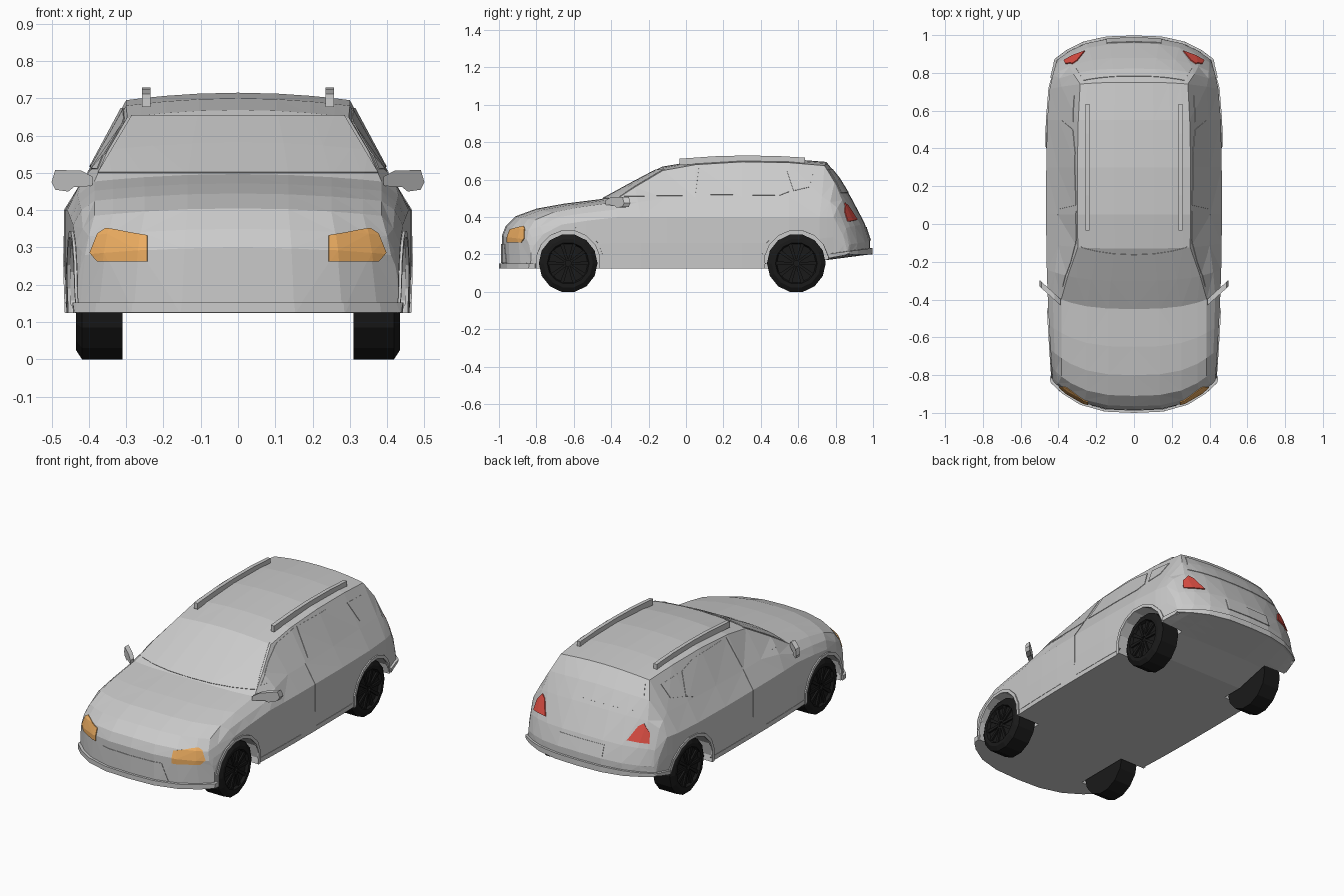
import bpy, bmesh, math
from mathutils import Vector

if "Cube" in bpy.data.objects:
    bpy.data.objects.remove(bpy.data.objects["Cube"])


def material(name, rgb):
    m = bpy.data.materials.new(name)
    m.diffuse_color = (*rgb, 1)
    m.use_nodes = True
    m.node_tree.nodes["Principled BSDF"].inputs["Base Color"].default_value = m.diffuse_color
    return m


BLACK = material("rubber", (0.01, 0.01, 0.01))
AMBER = material("amber", (0.85, 0.42, 0.12))
RED = material("red", (0.75, 0.08, 0.06))


def make(name, bm, mat=None, mirror=False, thickness=0):
    me = bpy.data.meshes.new(name)
    bm.to_mesh(me)
    ob = bpy.data.objects.new(name, me)
    bpy.context.collection.objects.link(ob)
    if mat:
        me.materials.append(mat)
    if thickness:
        ob.modifiers.new("thick", "SOLIDIFY").thickness = thickness
    if mirror:
        m = ob.modifiers.new("mirror", "MIRROR")
        m.use_mirror_merge = False
    return ob


def append(bm, part):
    tmp = bpy.data.meshes.new("tmp")
    part.to_mesh(tmp)
    bm.from_mesh(tmp)
    bpy.data.meshes.remove(tmp)


def loft(rings, caps=True):
    bm = bmesh.new()
    vs = [[bm.verts.new(p) for p in r] for r in rings]
    n = len(rings[0])
    for a, b in zip(vs, vs[1:]):
        for i in range(n):
            bm.faces.new((a[i], a[(i + 1) % n], b[(i + 1) % n], b[i]))
    if caps:
        bm.faces.new(vs[0])
        bm.faces.new(vs[-1])
    bmesh.ops.recalc_face_normals(bm, faces=bm.faces)
    return bm, vs


# Body profile: y, half width of hood or roof, belt height, top height
PROFILE = [(-.985, .41, .25, .30), (-.965, .40, .29, .35), (-.91, .385, .35, .405), (-.80, .385, .40, .445),
           (-.65, .385, .42, .472), (-.45, .385, .44, .497), (-.30, .35, .48, .579), (-.13, .297, .50, .669),
           (.05, .30, .50, .70), (.30, .30, .505, .715), (.55, .295, .51, .711), (.75, .285, .51, .695),
           (.82, .32, .48, .608), (.88, .34, .45, .51), (.955, .37, .34, .368), (.985, .39, .25, .275)]
FR = (0, .35, .65, .87, 1)


def section(y, ex, bz, top):
    """Cross-section; sides taper toward the ends and the ends sweep round in plan."""
    if y < 0:
        w, zb, sweep = .465 - .035 * (y / .985) ** 2, .125, -.19 * y / .985
    else:
        w, zb = .465 - .055 * (y / .985) ** 4, .125 if y < .6 else .17 + .13 * (y - .75)
        sweep = -.17 * max(0, (y - .68) / .305)
    wz = min(.40, bz - .04)
    half = [(w * t - .005 * (t == 1), zb) for t in FR]
    half += [(w, (zb + wz) / 2), (w, wz), (ex + .62 * (w - ex), bz)]
    half += [(ex * t, top - .02 * t * t) for t in reversed(FR)]
    ring = half + [(-x, z) for x, z in half[-2:0:-1]]
    return [(x, y + sweep * abs(x / .46) ** 3, z) for x, z in ring]


skin, vs = loft([section(*s) for s in PROFILE], caps=False)
for ring in (vs[0], vs[-1]):
    for j in range(4):
        idx = (j, j + 1, 11 - j, 12 - j) if j < 3 else range(3, 10)
        skin.faces.new([ring[i] for i in idx])
        skin.faces.new([ring[(24 - i) % 24] for i in idx])
bmesh.ops.triangulate(skin, faces=skin.faces)
bmesh.ops.recalc_face_normals(skin, faces=skin.faces)
body = make("body", skin)

# Wheel arch cut-outs
WHEELS = {"front": (-.63, .153), "rear": (.59, .153)}


def disc(x, y, z, r, n=14):
    return [(x, y + r * math.sin((i + .5) * math.tau / n),
             z - r * math.cos((i + .5) * math.tau / n)) for i in range(n)]


for y, z in WHEELS.values():
    for s in (1, -1):
        cutter = make("arch_cutter", loft([disc(s * x, y, z + .005, .176) for x in (.295, .6)])[0])
        cutter.hide_render = True
        b = body.modifiers.new("arch", "BOOLEAN")
        b.operation, b.solver, b.object = "DIFFERENCE", "EXACT", cutter
        bpy.context.view_layer.objects.active = body
        bpy.ops.object.modifier_apply(modifier=b.name)
        bpy.data.objects.remove(cutter)


# Panels that follow the skin: trim a copy of it with convex outlines, then lift it
def panel(name, polys, facing, lift=.004, mat=None, mirror=True):
    side = facing is None or abs(facing[0]) > 0
    axis = Vector((1, 0, 0)) if side else Vector((0, 1, 0))
    out = bmesh.new()
    for poly in polys:
        bm = skin.copy()
        bm.normal_update()
        bad = [f for f in bm.faces if (f.normal.dot(Vector(facing)) < .15 if facing
                                       else f.normal.z < -.5)]
        bmesh.ops.delete(bm, geom=bad, context="FACES")
        pts = [Vector((0, a, b)) if side else Vector((a, 0, b)) for a, b in poly]
        mid = sum(pts, Vector()) / len(pts)
        for p, q in zip(pts, pts[1:] + pts[:1]):
            no = (q - p).cross(axis).normalized()
            if no.dot(mid - p) > 0:
                no = -no
            bmesh.ops.bisect_plane(bm, geom=bm.verts[:] + bm.edges[:] + bm.faces[:],
                                   plane_co=p, plane_no=no, clear_outer=True)
        bm.normal_update()
        for v, n in [(v, v.normal.copy()) for v in bm.verts]:
            v.co += n * lift
        append(out, bm)
        bm.free()
    return make(name, out, mat, mirror, lift + .002)


def box(a0, b0, a1, b1):
    return [(a0, b0), (a1, b0), (a1, b1), (a0, b1)]


FRONT, BACK, SIDE = (0, -1, 0), (0, 1, 0), (1, 0, 0)

# Lights
panel("headlight", [[(.243, .332), (.352, .35), (.375, .335), (.395, .285), (.375, .263), (.243, .263)]],
      FRONT, .005, AMBER)
panel("tail_light", [[(.26, .385), (.37, .375), (.36, .43), (.325, .475), (.30, .46)]], BACK, .006, RED)

# Glass
panel("windshield", [[(-.375, .50), (.375, .50), (.285, .652), (-.285, .652)]], FRONT, .003, mirror=False)
panel("rear_window", [[(-.31, .53), (.31, .53), (.27, .655), (-.27, .655)]], BACK, .003, mirror=False)
panel("side_windows", [[(-.33, .51), (.05, .515), (.07, .672), (-.08, .645), (-.20, .59)],
                       [(.08, .52), (.50, .515), (.55, .535), (.50, .645), (.38, .672), (.10, .672)],
                       [(.575, .54), (.66, .56), (.68, .635), (.54, .645)]], SIDE, .003)

# Grille, plate panel, door seams
panel("grille", [[(-.225, .154), (.225, .154), (.187, .255), (-.187, .255)]], FRONT, .003, mirror=False)
panel("plate_panel", [box(-.145, .275, .145, .345)], BACK, .004, mirror=False)
panel("door_seams", [box(.043, .22, .049, .505), box(.06, .15, .43, .154), box(-.45, .15, -.08, .154)],
      SIDE, .002)

# Bumper lips
panel("front_bumper", [box(-1.1, .1255, -.805, .153)], None, .015, mirror=False)
panel("rear_bumper", [[(.77, .15), (1.1, .15), (1.1, .25), (.77, .205)]], None, .013, mirror=False)


# Arch lips
def arc(cy, cz, r, i):
    a = math.radians(-12 + 204 * i / 9)
    return (cy + r * math.cos(a), cz + .005 + r * math.sin(a))


for label, c in WHEELS.items():
    panel(label + "_arch_lip", [[arc(*c, .172, i), arc(*c, .19, i), arc(*c, .19, i + 1), arc(*c, .172, i + 1)]
                                for i in range(9)], SIDE, .007)

# Wheels with ten spokes
TYRE = [(.31, .05), (.31, .157), (.418, .157), (.434, .132), (.434, .112), (.418, .105), (.418, .03)]
for label, (y, z) in WHEELS.items():
    wheel = loft([disc(x, y, z, r) for x, r in TYRE])[0]
    for i in range(10):
        a = i * math.tau / 10
        u, v = Vector((0, math.cos(a), math.sin(a))), Vector((0, -math.sin(a), math.cos(a)))
        c = Vector((.416, y, z))
        append(wheel, loft([[c + u * r + v * h * s + Vector((dx, 0, 0))
                             for s, dx in ((-1, 0), (1, 0), (1, .012), (-1, .012))]
                            for r, h in ((.015, .006), (.108, .01))])[0])
    make(label + "_wheels", wheel, BLACK, True)

# Door mirrors, swept back
OUTLINE = [(.39, .465), (.44, .462), (.455, .45), (.49, .455), (.50, .475), (.49, .508), (.42, .506), (.39, .49)]
make("door_mirrors", loft([[(x, -.40 + (x - .41) * .9 + d, z) for x, z in OUTLINE]
                           for d in (-.012, .022)])[0], None, True)

# Roof rails
make("roof_rails", loft([[(x, y, t - h) for x, h in ((.235, 0), (.257, 0), (.257, .035), (.235, .035))]
                         for y, t in ((-.035, .712), (.15, .725), (.3, .729), (.48, .727), (.635, .718))])[0],
     None, True)
